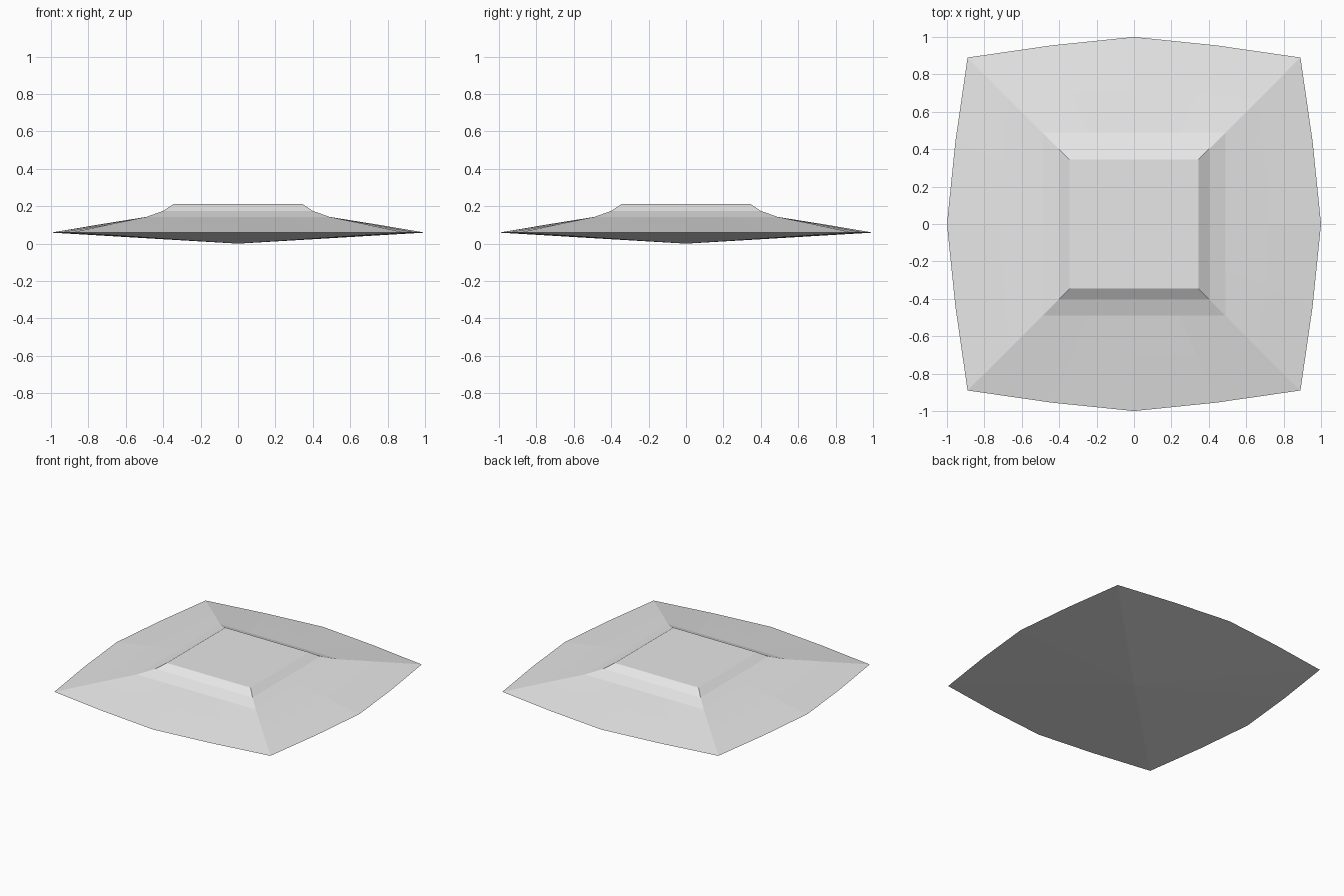
import bpy, bmesh
from mathutils import Vector

if "Cube" in bpy.data.objects:
    bpy.data.objects.remove(bpy.data.objects["Cube"])

grey = bpy.data.materials.new("light grey")
grey.diffuse_color = (0.8, 0.8, 0.8, 1)
grey.use_nodes = True
grey.node_tree.nodes["Principled BSDF"].inputs["Base Color"].default_value = grey.diffuse_color


def outline(points, z):
    """Repeat one side (seen at +x) around the four quarter turns."""
    ring = []
    for turn in range(4):
        for x, y in points:
            for _ in range(turn):
                x, y = -y, x
            ring.append(Vector((x, y, z)))
    return ring


def square(half, z):
    return outline([(half, half * k) for k in (-1, -0.5, 0, 0.5)], z)


# bowed rim: corners pulled in, side middles pushed out
rim = outline([(0.89, -0.89), (0.955, -0.44), (1.0, 0), (0.955, 0.44)], 0.059)
shoulder = square(0.49, 0.143)
middle = [a.lerp(b, 0.45) + Vector((0, 0, 0.001)) for a, b in zip(shoulder, rim)]
rings = [rim, middle, shoulder, square(0.40, 0.175), square(0.345, 0.212)]

bm = bmesh.new()
loops = [[bm.verts.new(p) for p in ring] for ring in rings]
n = len(rim)

# stepped upper slopes
for low, high in zip(loops, loops[1:]):
    for i in range(n):
        j = (i + 1) % n
        bm.faces.new((low[i], low[j], high[j], high[i]))

# flat top and shallow pointed underside
bm.faces.new(loops[-1])
tip = bm.verts.new((0, 0, 0))
for i in range(n):
    bm.faces.new((loops[0][(i + 1) % n], loops[0][i], tip))

bmesh.ops.recalc_face_normals(bm, faces=bm.faces)
mesh = bpy.data.meshes.new("stepped_plate")
bm.to_mesh(mesh)
bm.free()
mesh.materials.append(grey)
plate = bpy.data.objects.new("stepped_plate", mesh)
bpy.context.collection.objects.link(plate)
